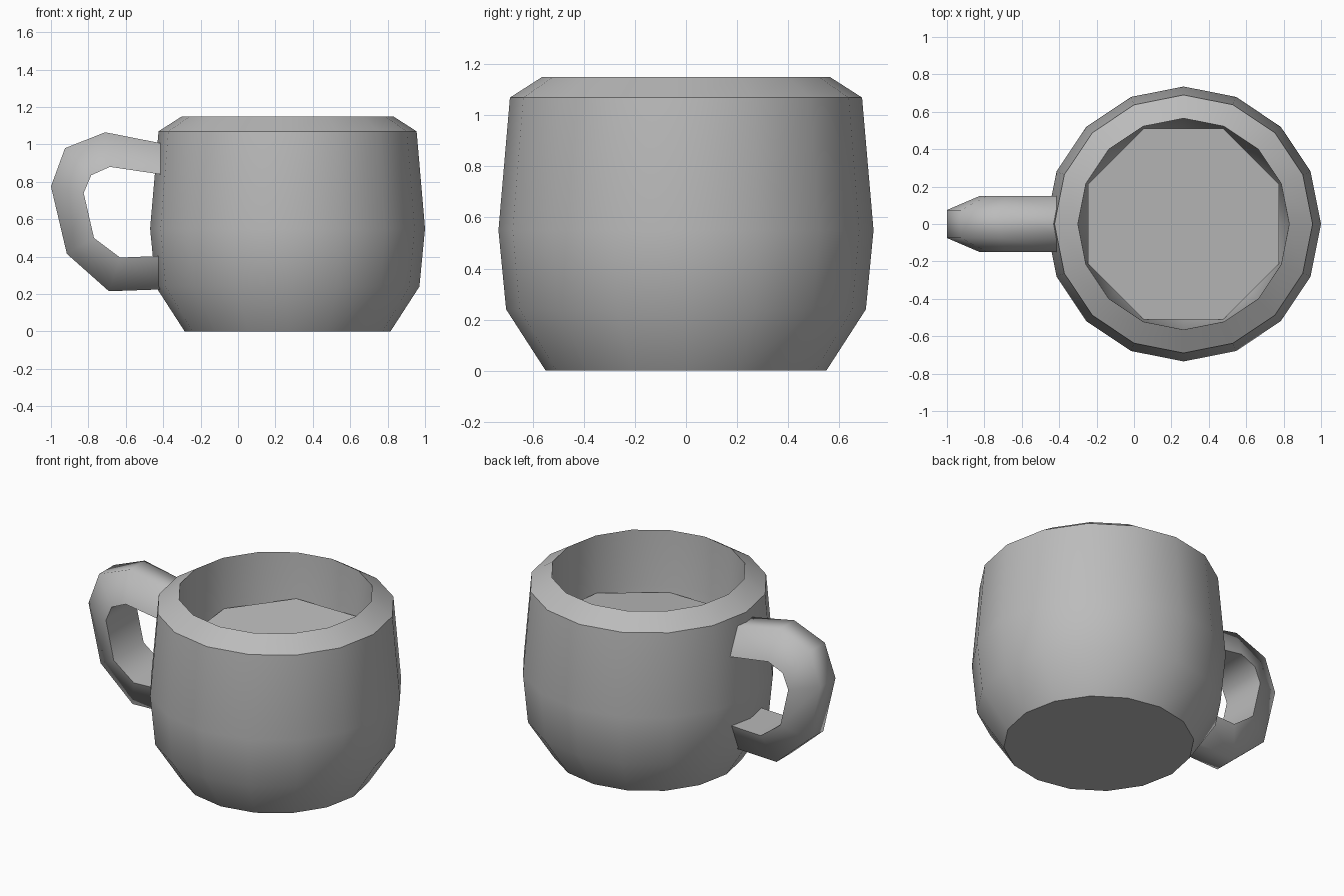
import bpy
import bmesh
import math

cube = bpy.data.objects.get("Cube")
if cube:
    bpy.data.objects.remove(cube)

CENTRE_X = 0.265
SIDES = 16

grey = bpy.data.materials.new("plain_grey")
grey.use_nodes = True
COLOUR = (0.5, 0.5, 0.5, 1)
grey.diffuse_color = COLOUR
grey.node_tree.nodes["Principled BSDF"].inputs["Base Color"].default_value = COLOUR


def finish(name, bm, angle):
    bmesh.ops.recalc_face_normals(bm, faces=bm.faces)
    mesh = bpy.data.meshes.new(name)
    bm.to_mesh(mesh)
    bm.free()
    mesh.materials.append(grey)
    obj = bpy.data.objects.new(name, mesh)
    bpy.context.collection.objects.link(obj)
    bpy.ops.object.select_all(action="DESELECT")
    obj.select_set(True)
    bpy.context.view_layer.objects.active = obj
    bpy.ops.object.shade_smooth_by_angle(angle=math.radians(angle))
    return obj


def bridge(bm, rings):
    for a, b in zip(rings, rings[1:]):
        for i in range(len(a)):
            j = (i + 1) % len(a)
            bm.faces.new((a[i], a[j], b[j], b[i]))
    bm.faces.new(rings[0])
    bm.faces.new(rings[-1])


def ring(bm, radius, z, sides, turn=0, tilt=0):
    verts = []
    for i in range(sides):
        a = math.tau * i / sides + turn
        y = radius * math.sin(a)
        verts.append(bm.verts.new((CENTRE_X + radius * math.cos(a), y, z + tilt * y)))
    return verts


# Cup body: outer wall, sloped rim, tapering inner wall and floor
profile = [(0.55, 0), (0.705, 0.24), (0.735, 0.55), (0.69, 1.07),
           (0.565, 1.15), (0.556, 0.8), (0.5, 0.25), (0.42, 0.1)]
bm = bmesh.new()
bridge(bm, [ring(bm, r, z, SIDES) for r, z in profile])
finish("cup_body", bm, 40)

# Drink surface: slightly tilted eight-sided disc
bm = bmesh.new()
bm.faces.new(ring(bm, 0.553, 0.81, 8, math.pi / 8, 0.1))
finish("drink_surface", bm, 30)

# Handle: narrow outer band and wide inner band along a bent path
outer = [(-0.38, 1.0), (-0.71, 1.065), (-0.925, 0.98), (-1.0, 0.775),
         (-0.915, 0.415), (-0.69, 0.215), (-0.38, 0.226)]
inner = [(-0.38, 0.835), (-0.685, 0.88), (-0.785, 0.835), (-0.825, 0.74),
         (-0.77, 0.5), (-0.63, 0.395), (-0.38, 0.405)]
bm = bmesh.new()
sections = []
for o, i in zip(outer, inner):
    corners = [(o, -0.075), (o, 0.075), (i, 0.15), (i, -0.15)]
    sections.append([bm.verts.new((p[0], y, p[1])) for p, y in corners])
bridge(bm, sections)
finish("handle", bm, 75)
